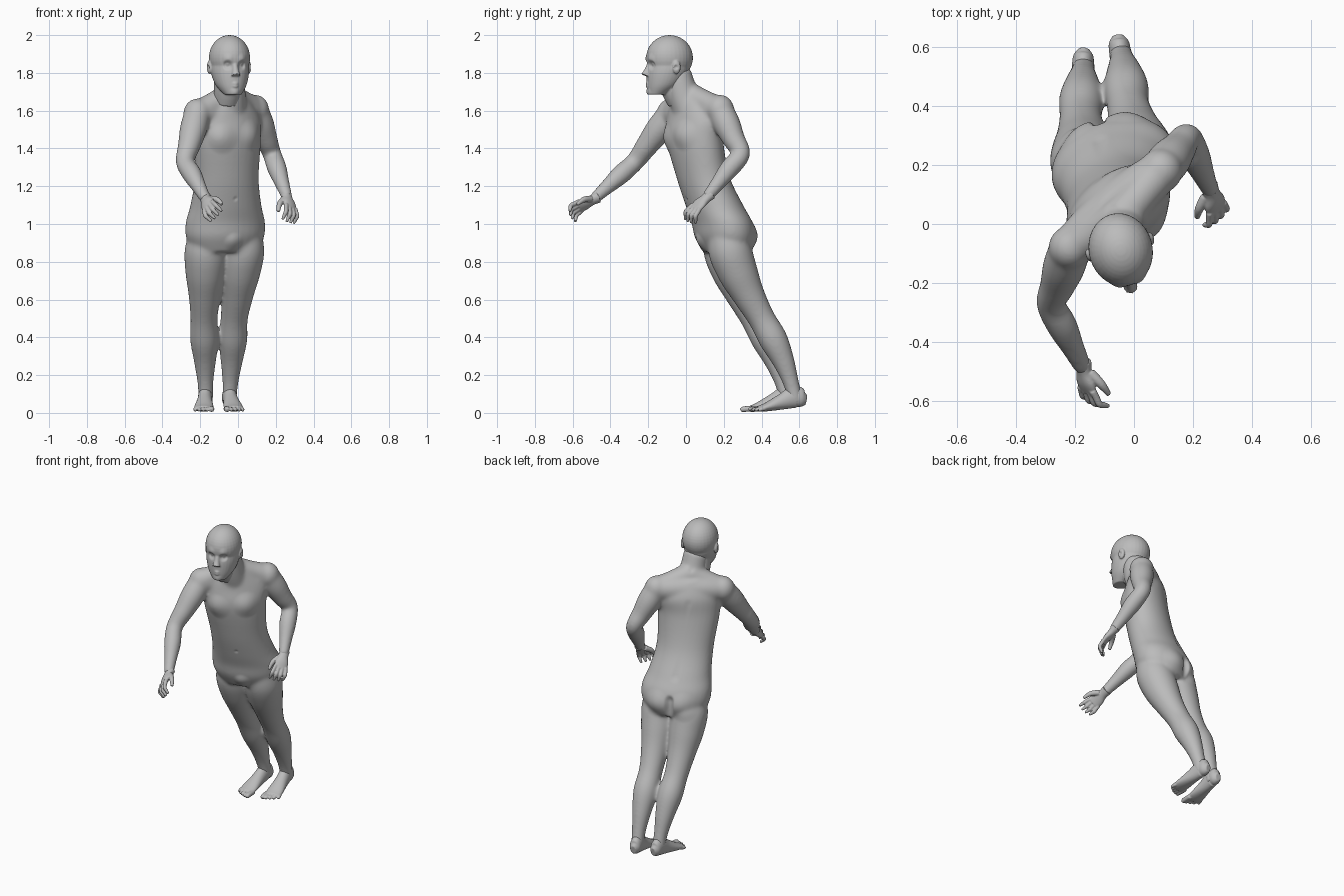
import bpy, bmesh, math
from mathutils import Vector, Matrix

if "Cube" in bpy.data.objects:
    bpy.data.objects.remove(bpy.data.objects["Cube"], do_unlink=True)

GREY = (0.5, 0.5, 0.5, 1)
skin = bpy.data.materials.new("light_grey")
skin.use_nodes = True
skin.diffuse_color = GREY
skin.node_tree.nodes["Principled BSDF"].inputs["Base Color"].default_value = GREY

SIDEWAYS = Vector((1, 0, 0))
UP = Vector((0, 0, 1))


def catmull(before, start, end, after, t):
    """Smooth in-between value of four neighbours."""
    bend = 2 * before - 5 * start + 4 * end - after
    twist = after - before + 3 * (start - end)
    return start + ((end - before) * t + bend * t * t + twist * t ** 3) / 2


def resample(sections, steps=5):
    """Turn a few sections into a smooth run of them."""
    last = len(sections) - 1
    smooth = []
    for index in range(last):
        near = [sections[max(0, min(last, index + offset))] for offset in (-1, 0, 1, 2)]
        for step in range(steps):
            smooth.append([catmull(*values, step / steps) for values in zip(*near)])
    return smooth + [list(sections[-1])]


def ring(bm, centre, across, deep, count=32):
    """One elliptical cross-section."""
    angles = [math.tau * index / count for index in range(count)]
    return [bm.verts.new(centre + across * math.cos(a) + deep * math.sin(a)) for a in angles]


def skin_rings(bm, rings):
    """Bridge neighbouring rings and close both ends."""
    for lower, upper in zip(rings, rings[1:]):
        for index in range(len(lower)):
            following = (index + 1) % len(lower)
            bm.faces.new((lower[index], lower[following], upper[following], upper[index]))
    bm.faces.new(rings[0][::-1])
    bm.faces.new(rings[-1])


def column(bm, sections):
    """Level sections: x, y, z, half width, half depth, yaw in degrees."""
    rings = []
    for x, y, z, width, depth, yaw in resample(sections):
        turn = Matrix.Rotation(math.radians(yaw), 3, "Z")
        rings.append(ring(bm, Vector((x, y, z)), turn @ SIDEWAYS * width, turn @ Vector((0, depth, 0))))
    skin_rings(bm, rings)


def tube(bm, sections, side):
    """Sections square to a path: point, half width, half depth."""
    run = resample([(*point, width, depth) for point, width, depth in sections])
    path = [Vector(values[:3]) for values in run]
    rings = []
    for index, (*_, width, depth) in enumerate(run):
        ahead = path[min(index + 1, len(path) - 1)]
        tangent = (ahead - path[max(index - 1, 0)]).normalized()
        across = (side - tangent * side.dot(tangent)).normalized()
        rings.append(ring(bm, path[index], across * width, tangent.cross(across) * depth))
    skin_rings(bm, rings)


def limb(bm, start, joint, end, radii, bow=0, side=SIDEWAYS):
    """Round limb over three joints, radii evenly spaced along it."""
    start, joint, end = Vector(start), Vector(joint), Vector(end)
    sections = []
    for index, radius in enumerate(radii):
        t = 2 * index / (len(radii) - 1)
        point = start.lerp(joint, t) if t < 1 else joint.lerp(end, t - 1)
        point.y -= bow * math.sin(math.pi * t)
        sections.append((point, radius, radius))
    tube(bm, sections, side)


def ball(bm, centre, size):
    placing = Matrix.Translation(centre) @ Matrix.Diagonal((*size, 1))
    bmesh.ops.create_uvsphere(bm, u_segments=32, v_segments=20, radius=1, matrix=placing)


def fuse(name, bm, voxel, smoothing, brushes=(), placing=Matrix()):
    """Merge overlapping parts into one skin, then push it with soft brushes."""
    bmesh.ops.recalc_face_normals(bm, faces=bm.faces)
    rough = bpy.data.meshes.new(name + "_rough")
    bm.to_mesh(rough)
    bm.free()
    part = bpy.data.objects.new(name, rough)
    bpy.context.collection.objects.link(part)
    remesh = part.modifiers.new("skin", "REMESH")
    remesh.mode = "VOXEL"
    remesh.voxel_size = voxel
    soften = part.modifiers.new("soften", "SMOOTH")
    soften.iterations = smoothing
    depsgraph = bpy.context.evaluated_depsgraph_get()
    mesh = bpy.data.meshes.new_from_object(part.evaluated_get(depsgraph))
    part.modifiers.clear()
    part.data = mesh
    bpy.data.meshes.remove(rough)
    for centre, radius, push in brushes:
        for vertex in mesh.vertices:
            distance = (vertex.co - Vector(centre)).length / radius
            if distance < 1:
                vertex.co += Vector(push) * (1 - distance ** 2) ** 2
    mesh.transform(placing)
    mesh.materials.clear()
    mesh.materials.append(skin)
    mesh.polygons.foreach_set("use_smooth", [True] * len(mesh.polygons))


# Joints of the pose
RIGHT_WRIST, LEFT_WRIST = (-.17, -.49, 1.13), (.26, .11, 1.14)
RIGHT_SHOULDER, LEFT_SHOULDER = Vector((-.215, -.08, 1.585)), Vector((.09, .18, 1.605))
NAPE = Vector((-.045, .02, 1.68))
ARM = (.07, .072, .06, .05, .052, .04, .03)
LEG = (.07, .112, .107, .086, .072, .076, .059, .043, .038)

# Torso: leans forward and twists from pelvis to shoulders
body = bmesh.new()
torso = []
for z, y, width, depth in ((.85, .215, .17, .12), (.93, .205, .212, .152), (1.01, .19, .215, .155),
                           (1.1, .15, .192, .148), (1.25, .09, .175, .135), (1.45, .045, .19, .133),
                           (1.57, .05, .19, .118), (1.67, .03, .11, .085)):
    rise = z - .9
    torso.append((.03 * rise - .07, y, z, width, depth, 18 + 50 * max(0, rise - .25)))
column(body, torso)

# Neck, shoulders, arms and legs
limb(body, (-.04, .03, 1.58), (-.04, -.01, 1.67), (-.045, -.05, 1.8), (.09, .082, .077))
limb(body, RIGHT_SHOULDER, RIGHT_SHOULDER.lerp(LEFT_SHOULDER, .5), LEFT_SHOULDER,
     (.07, .085, .09, .085, .07), side=UP)
for shoulder, elbow, wrist in ((RIGHT_SHOULDER, (-.28, -.27, 1.33), RIGHT_WRIST),
                               (LEFT_SHOULDER, (.18, .29, 1.37), LEFT_WRIST)):
    ball(body, shoulder, (.075, .075, .08))
    limb(body, NAPE, NAPE.lerp(shoulder, .5), shoulder, (.07, .065, .07), side=UP)
    limb(body, shoulder, elbow, wrist, ARM)
limb(body, (-.165, .17, 1), (-.18, .36, .5), (-.17, .54, .05), LEG, bow=.023)
limb(body, (.045, .19, 1), (-.02, .4, .5), (-.047, .585, .05), LEG, bow=.023)

# Muscles and creases
creases = [((-.08, -.11, 1.45), .09, (-.004, -.014, 0)), ((.07, -.01, 1.47), .09, (.008, -.012, 0)),
           ((-.19, .31, .93), .1, (0, .016, 0)), ((-.03, .36, .93), .1, (0, .016, 0)),
           ((-.01, -.01, 1.13), .02, (0, .01, 0)), ((-.02, .07, .9), .06, (0, -.012, 0))]
for step in range(25):
    t = step / 24
    spine = Vector((-.12, .29, 1.1)).lerp(Vector((-.13, .16, 1.55)), t)
    cleft = Vector((-.12, .36, .84)).lerp(Vector((-.12, .35, .98)), t)
    creases += [(spine, .035, (0, -.003, 0)), (cleft, .035, (0, -.005, 0))]
fuse("body", body, .007, 35, creases)

# Head: skull, jaw, nose, lips, neck and ears, in its own frame
head = bmesh.new()
ball(head, (0, 0, 1.88), (.108, .125, .12))
column(head, [(0, 0, 1.86, .1, .112, 0), (0, -.01, 1.8, .1, .112, 0),
              (0, -.033, 1.735, .081, .089, 0), (0, -.07, 1.685, .045, .046, 0)])
limb(head, (0, -.105, 1.855), (0, -.12, 1.815), (0, -.132, 1.785), (.014, .017, .024))
limb(head, (0, .06, 1.65), (0, .03, 1.72), (0, .01, 1.82), (.07, .075, .078))
for height in (1.73, 1.743):
    limb(head, (-.032, -.1, height), (0, -.121, height), (.032, -.1, height),
         (.004, .009, .009, .009, .004), side=UP)
face = [((0, -.11, 1.697), .035, (0, -.008, 0))]
for sign in (-1, 1):
    ball(head, (sign * .108, .01, 1.83), (.012, .022, .036))
    eye = Vector((sign * .04, -.112, 1.842))
    face += [(eye, .032, (0, .014, 0)),
             (eye + Vector((0, .012, 0)), .015, (0, -.007, 0)),
             (eye + UP * .03, .035, (0, -.006, 0)),
             ((sign * .12, .004, 1.83), .016, (-sign * .009, 0, 0))]
fuse("head", head, .0045, 5, face,
     Matrix.Translation((-.045, -.087, 0)) @ Matrix.Rotation(math.radians(15), 4, "Z"))


# Hands: palm, four curled fingers and a thumb
def hand(name, wrist, along, across, inward):
    forward = Vector(along).normalized()
    across = Vector(across)
    across = (across - forward * across.dot(forward)).normalized()
    palm = forward.cross(across)
    palm *= math.copysign(1, palm.dot(Vector(inward)))

    def at(length, spread, curl):
        return Vector(wrist) + forward * length + across * spread + palm * curl

    bm = bmesh.new()
    tube(bm, [(at(-.03, 0, 0), .032, .029), (at(.01, 0, 0), .03, .023),
              (at(.05, 0, 0), .041, .02), (at(.09, 0, .005), .039, .013)], across)
    for finger in range(4):
        spread = .021 * finger - .031
        reach = 1 - .05 * (finger - 1) ** 2
        limb(bm, at(.075, spread, 0), at(.075 + .055 * reach, spread * 1.3, .012),
             at(.075 + .08 * reach, spread * 1.3, .05), (.012, .012, .0115, .01, .007))
    limb(bm, at(.015, -.02, .01), at(.055, -.05, .025), at(.1, -.058, .045),
         (.018, .015, .009))
    fuse(name, bm, .0035, 4)


hand("right_hand", RIGHT_WRIST, (.15, -.95, -.45), (-.6, .3, -.6), (1, 0, 0))
hand("left_hand", LEFT_WRIST, (.25, -.75, -.65), (.7, .4, -.4), (-1, 0, 0))


# Feet: heel to ball, then five toes
def foot(name, heel, toe, inner):
    heel = Vector(heel)
    stride = Vector(toe) - heel
    side = UP.cross(stride).normalized() * inner

    def at(along, spread, height):
        return heel + stride * along + side * spread + UP * height

    bm = bmesh.new()
    tube(bm, [(at(0, 0, .068), .018, .026), (at(.08, 0, .073), .034, .044),
              (at(.2, 0, .085), .037, .06), (at(.4, 0, .063), .04, .045),
              (at(.7, 0, .032), .051, .024), (at(.85, 0, .022), .047, .015)], side)
    for toe_number in range(5):
        spread = .04 - .02 * toe_number
        radius = .0105 if toe_number else .015
        tip = 1 - .008 * toe_number ** 2
        limb(bm, at(.76, spread, .022), at(tip - .06, spread * 1.1, .02),
             at(tip, spread * 1.1, .013), (radius, radius, radius * .7))
    fuse(name, bm, .004, 4)


foot("right_foot", (-.17, .592, 0), (-.185, .292, 0), 1)
foot("left_foot", (-.055, .637, 0), (-.012, .34, 0), -1)
